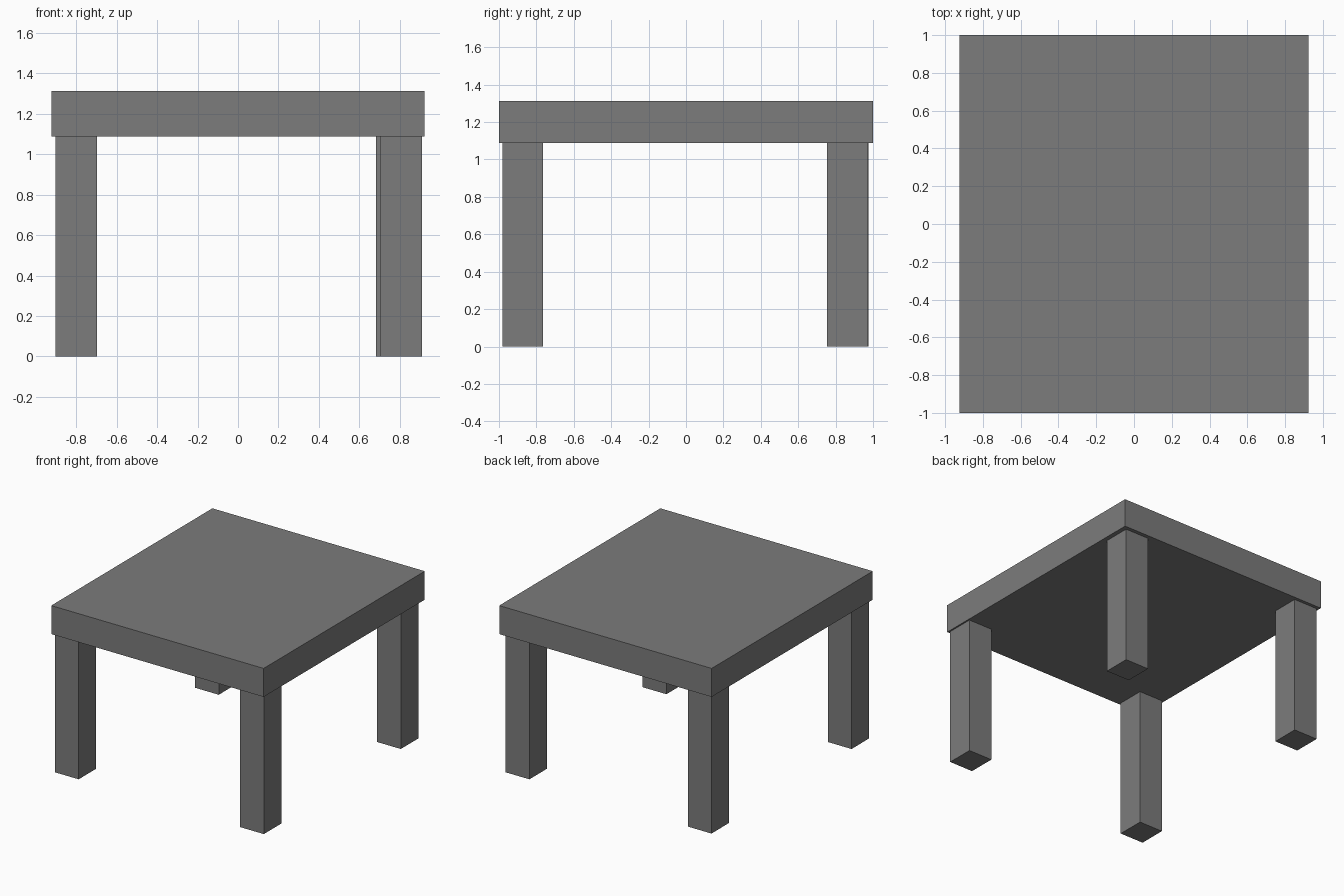
import bpy

if "Cube" in bpy.data.objects:
    bpy.data.objects.remove(bpy.data.objects["Cube"])

TOP_Z, UNDER_Z = 1.312, 1.088
LEG_X, LEG_Y = 0.206, 0.217

# Dark grey finish shared by all parts
grey = bpy.data.materials.new("dark_grey")
grey.diffuse_color = (0.2, 0.2, 0.2, 1)
grey.use_nodes = True
grey.node_tree.nodes["Principled BSDF"].inputs["Base Color"].default_value = grey.diffuse_color


def box(name, lo, hi):
    center = [(a + b) / 2 for a, b in zip(lo, hi)]
    bpy.ops.mesh.primitive_cube_add(size=1, location=center)
    ob = bpy.context.object
    ob.name = name
    ob.scale = [b - a for a, b in zip(lo, hi)]
    bpy.ops.object.transform_apply(location=False, rotation=False, scale=True)
    ob.data.materials.append(grey)
    return ob


# Thick slab top
box("tabletop", (-0.923, -1.0, UNDER_Z), (0.923, 1.0, TOP_Z))

# Four square legs; the back right one sits slightly further inward
legs = {
    "front_left_leg": (-0.904, -0.981),
    "front_right_leg": (0.705, -0.981),
    "back_left_leg": (-0.904, 0.758),
    "back_right_leg": (0.682, 0.753),
}
for name, (x, y) in legs.items():
    box(name, (x, y, 0), (x + LEG_X, y + LEG_Y, UNDER_Z))
